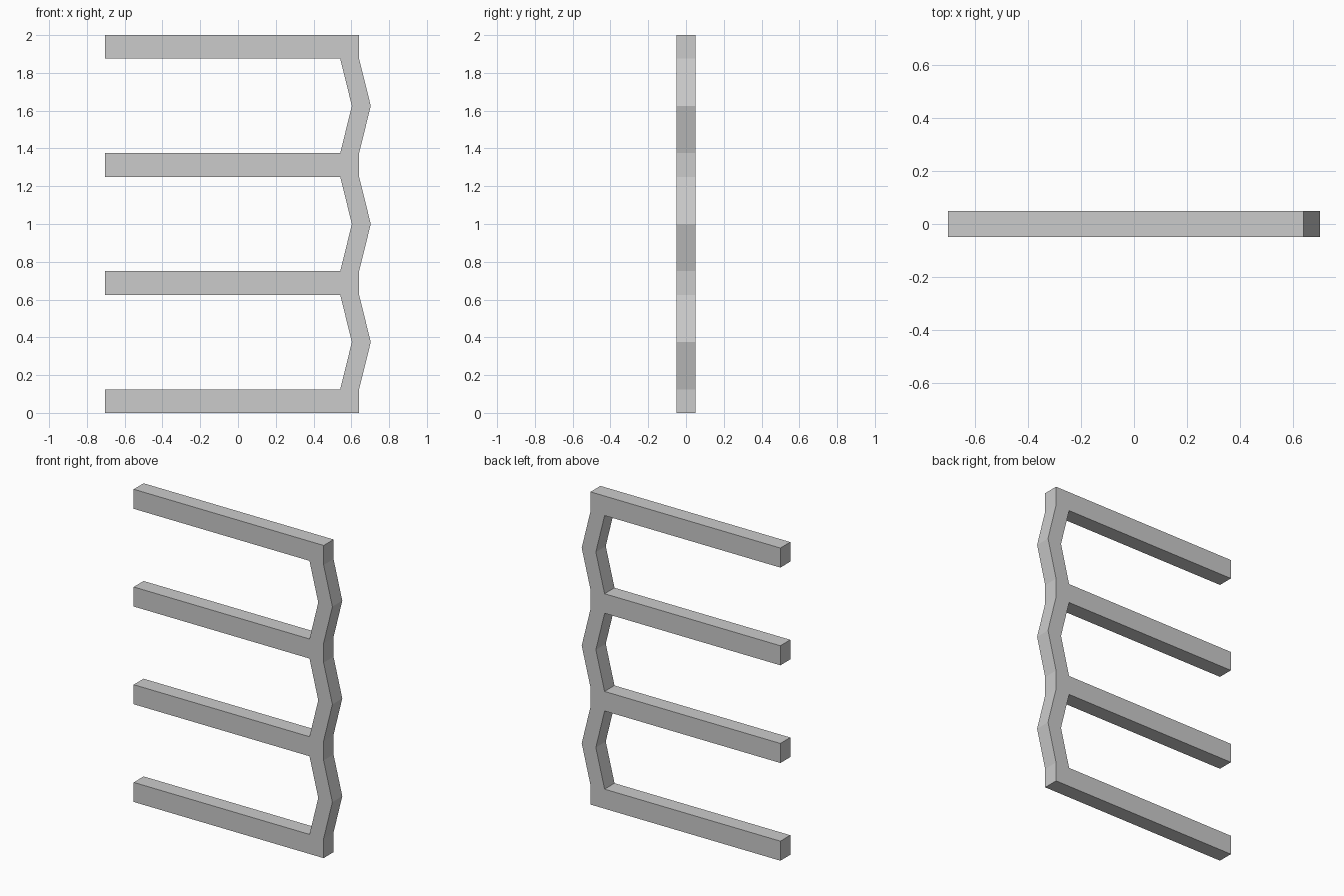
import bpy
import bmesh

if "Cube" in bpy.data.objects:
    bpy.data.objects.remove(bpy.data.objects["Cube"])

LEFT, INNER, OUTER = -0.703, 0.541, 0.641   # bar tip, spine inner and outer edges
BULGE = 0.062                               # sideways kink between bars
BAR, PITCH, COUNT = 0.125, 0.625, 4         # bar height, spacing, number
HALF_DEPTH = 0.05

# Outer edge of the spine going up, then bars and inner edge going down
outer, inner = [], []
for i in range(COUNT):
    z = i * PITCH
    outer += [(OUTER, z), (OUTER, z + BAR)]
    inner += [(INNER, z), (LEFT, z), (LEFT, z + BAR), (INNER, z + BAR)]
    if i < COUNT - 1:
        mid = z + (BAR + PITCH) / 2
        outer.append((OUTER + BULGE, mid))
        inner.append((INNER + BULGE, mid))
# The bottom and top edges run straight from bar tip to outer corner
profile = outer + inner[1:-1][::-1]

# Extrude the comb-shaped profile through its depth
bm = bmesh.new()
face = bm.faces.new([bm.verts.new((x, -HALF_DEPTH, z)) for x, z in profile])
ext = bmesh.ops.extrude_face_region(bm, geom=[face])
verts = [v for v in ext["geom"] if isinstance(v, bmesh.types.BMVert)]
bmesh.ops.translate(bm, verts=verts, vec=(0, 2 * HALF_DEPTH, 0))
bmesh.ops.recalc_face_normals(bm, faces=bm.faces[:])

mesh = bpy.data.meshes.new("comb_rack")
bm.to_mesh(mesh)
bm.free()
bpy.context.collection.objects.link(bpy.data.objects.new("comb_rack", mesh))
